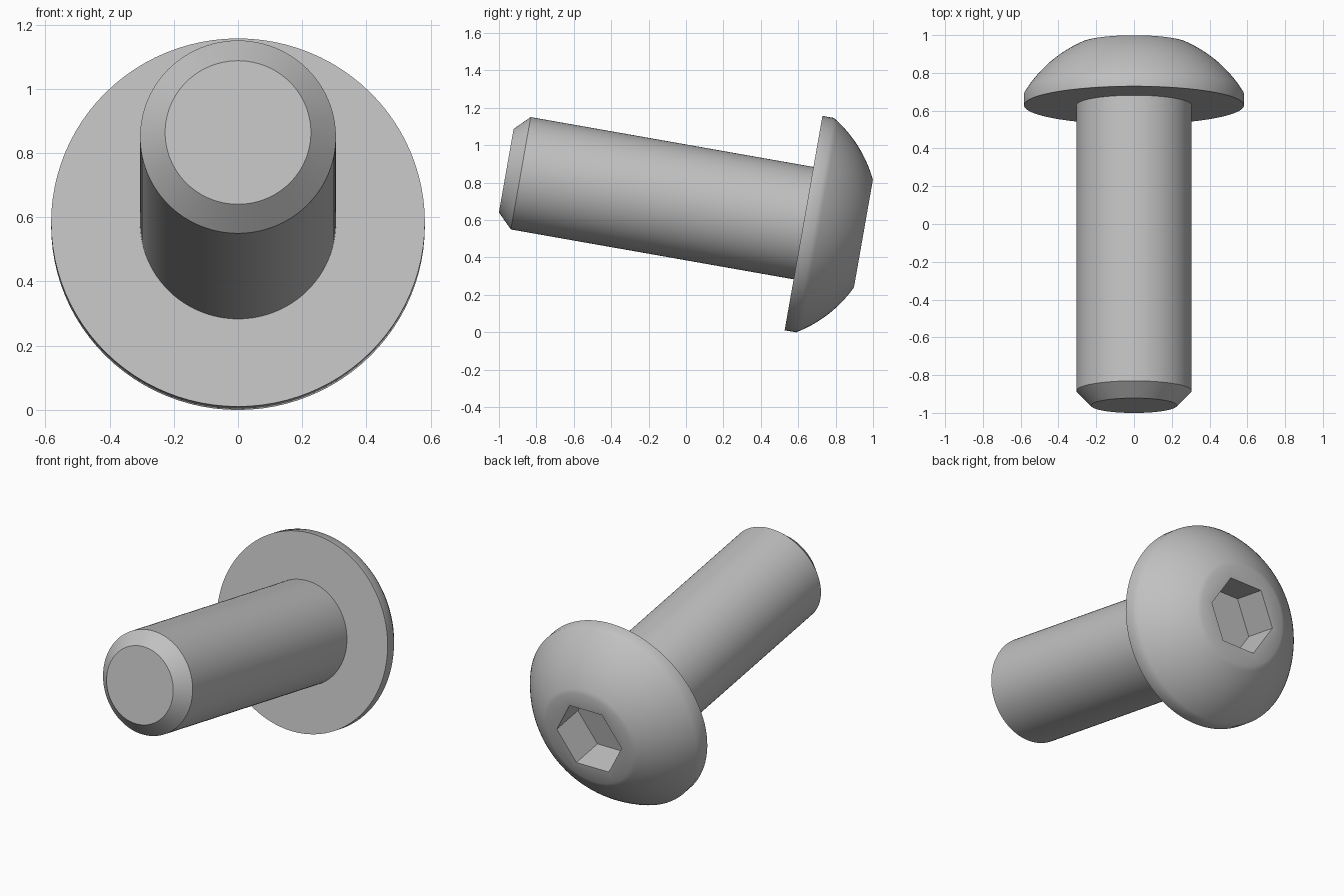
import bpy, bmesh, math
from mathutils import Matrix

cube = bpy.data.objects.get("Cube")
if cube:
    bpy.data.objects.remove(cube)

SEGMENTS = 96
TILT = math.radians(10)
SHAFT_R, TIP_R, HEAD_R, TOP_R, HEX_R = 0.305, 0.227, 0.582, 0.292, 0.222
UNDERSIDE, RIM, TOP, SOCKET_DEPTH = 1.614, 1.676, 1.939, 0.21

steel = bpy.data.materials.new("steel_grey")
steel.use_nodes = True
colour = (0.53, 0.53, 0.53, 1)
steel.diffuse_color = colour
steel.node_tree.nodes["Principled BSDF"].inputs["Base Color"].default_value = colour


def round_ring(bm, radius, height):
    return make_ring(bm, lambda a: radius, height)


def hex_ring(bm, radius, height):
    """Hexagon with corners on the local x axis, sampled like the round rings."""
    sector = math.pi / 3
    apothem = radius * math.cos(sector / 2)
    return make_ring(bm, lambda a: apothem / math.cos(a % sector - sector / 2), height)


def make_ring(bm, radius_at, height):
    ring = []
    for i in range(SEGMENTS):
        a = math.tau * i / SEGMENTS
        r = radius_at(a)
        ring.append(bm.verts.new((r * math.cos(a), r * math.sin(a), height)))
    return ring


def dome_profile(steps=14):
    """Arc from the rim to the flat top, centred on the axis."""
    c = (TOP**2 + TOP_R**2 - RIM**2 - HEAD_R**2) / (2 * (TOP - RIM))
    start = math.atan2(RIM - c, HEAD_R)
    end = math.atan2(TOP - c, TOP_R)
    radius = math.hypot(HEAD_R, RIM - c)
    for i in range(steps + 1):
        a = start + (end - start) * i / steps
        yield radius * math.cos(a), c + radius * math.sin(a)


bm = bmesh.new()

# Chamfered shaft, flat underside, rim and domed head
profile = [(TIP_R, 0), (SHAFT_R, 0.079), (SHAFT_R, UNDERSIDE), (HEAD_R, UNDERSIDE)]
rings = [round_ring(bm, r, h) for r, h in profile + list(dome_profile())]

# Hexagonal drive socket
rings += [hex_ring(bm, HEX_R, h) for h in (TOP, TOP - SOCKET_DEPTH)]

for low, high in zip(rings, rings[1:]):
    for i in range(SEGMENTS):
        j = (i + 1) % SEGMENTS
        bm.faces.new((low[i], low[j], high[j], high[i]))
bm.faces.new(rings[0][::-1])
bm.faces.new(rings[-1])

# Lay the bolt down, head to the back and slightly lowered
bm.transform(Matrix.Translation((0, -0.961, 0.864))
             @ Matrix.Rotation(-math.pi / 2 - TILT, 4, 'X'))
bmesh.ops.recalc_face_normals(bm, faces=bm.faces)

mesh = bpy.data.meshes.new("button_head_bolt")
bm.to_mesh(mesh)
bm.free()
mesh.materials.append(steel)
bolt = bpy.data.objects.new("button_head_bolt", mesh)
bpy.context.collection.objects.link(bolt)

bpy.ops.object.select_all(action='DESELECT')
bolt.select_set(True)
bpy.context.view_layer.objects.active = bolt
bpy.ops.object.shade_smooth_by_angle(angle=math.radians(35))
